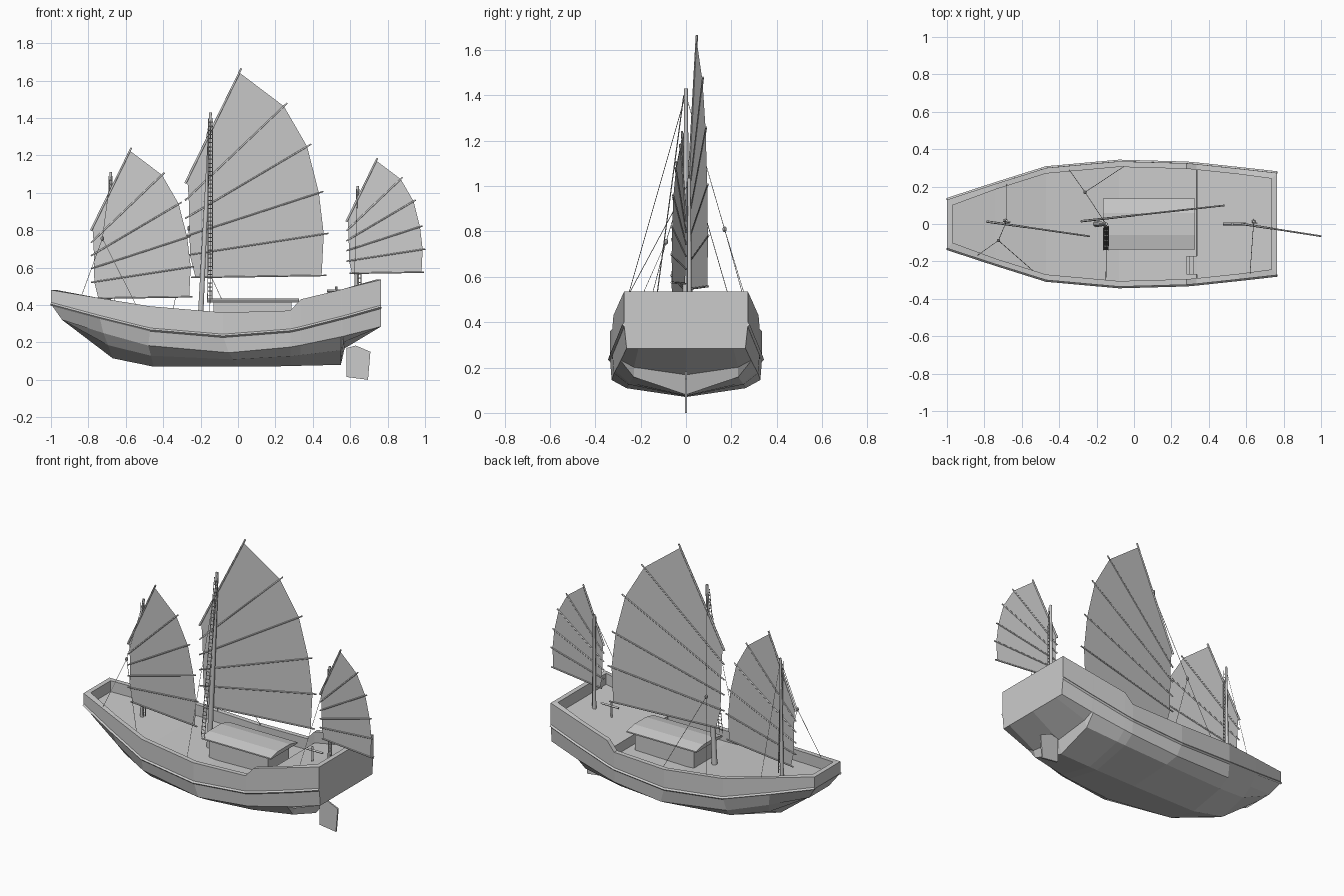
import bpy, bmesh
from mathutils import Vector

if "Cube" in bpy.data.objects:
    bpy.data.objects.remove(bpy.data.objects["Cube"])


def mesh_object(name, verts, faces):
    me = bpy.data.meshes.new(name)
    me.from_pydata(verts, [], faces)
    bm = bmesh.new()
    bm.from_mesh(me)
    bmesh.ops.remove_doubles(bm, verts=bm.verts, dist=0.0005)
    bmesh.ops.dissolve_degenerate(bm, edges=bm.edges, dist=0.0005)
    bmesh.ops.recalc_face_normals(bm, faces=bm.faces)
    bm.to_mesh(me)
    bm.free()
    ob = bpy.data.objects.new(name, me)
    bpy.context.collection.objects.link(ob)
    return ob


def tube(name, paths, radius, taper=1.0, res=0):
    """Polylines with a round section, as one mesh."""
    cu = bpy.data.curves.new(name, 'CURVE')
    cu.dimensions = '3D'
    cu.bevel_depth = radius
    cu.bevel_resolution = res
    cu.use_fill_caps = True
    for path in paths:
        sp = cu.splines.new('POLY')
        sp.points.add(len(path) - 1)
        sp.use_smooth = res > 0
        for i, (pt, co) in enumerate(zip(sp.points, path)):
            pt.co = (*co, 1)
            pt.radius = 1 + (taper - 1) * i / (len(path) - 1)
    tmp = bpy.data.objects.new(name + "_path", cu)
    bpy.context.collection.objects.link(tmp)
    dg = bpy.context.evaluated_depsgraph_get()
    me = bpy.data.meshes.new_from_object(tmp.evaluated_get(dg))
    bpy.data.objects.remove(tmp)
    ob = bpy.data.objects.new(name, me)
    bpy.context.collection.objects.link(ob)
    return ob


def prism(name, profile, axis, lo, hi):
    """Extrude a 2D profile along x or y."""
    def put(t, p):
        return (t, p[0], p[1]) if axis == 'x' else (p[0], t, p[1])
    n = len(profile)
    verts = [put(t, p) for t in (lo, hi) for p in profile]
    faces = [list(range(n)), list(range(n, 2 * n))]
    faces += [(i, (i + 1) % n, n + (i + 1) % n, n + i) for i in range(n)]
    return mesh_object(name, verts, faces)


def box(name, x0, x1, y0, y1, z0, z1):
    return prism(name, [(x0, z0), (x1, z0), (x1, z1), (x0, z1)], 'y', y0, y1)


# Hull stations: keel x,z | chine x,z,half width | rail x, wale z, rail z, half width | deck x
STATIONS = [
    (-.94, .32, -.94, .32, .10, -1.0, .405, .48, .13, -.97),
    (-.67, .115, -.72, .25, .19, -.74, .335, .437, .215, -.74),
    (-.45, .07, -.48, .183, .275, -.47, .268, .393, .30, -.47),
    (0, .07, -.05, .145, .328, -.08, .235, .36, .335, -.08),
    (.28, .073, .28, .175, .318, .28, .263, .37, .325, .335),
    (.335, .075, .335, .185, .312, .335, .275, .43, .32, .337),
    (.55, .08, .55, .23, .288, .55, .33, .482, .297, .55),
    (.57, .168, .56, .232, .287, .56, .332, .485, .296, .56),
    (.765, .285, .765, .285, .262, .765, .39, .535, .273, .735),
]
rows, wale = [], []
for i, (xk, zk, xc, zc, wc, xr, zw, zr, wr, xd) in enumerate(STATIONS):
    end = i in (0, len(STATIONS) - 1)
    xi = xd if end else xr
    half = [(xk, 0, zk), ((xk + xc) / 2, wc * .8, zk + (zc - zk) * .52), (xc, wc, zc),
            (xr, wr, zw), (xr, wr, zr), (xi, wr - .03, zr), (xd, wr - .03, zr - .07)]
    rows.append(half)
    wale.append((xr, wr, zw))
N = len(rows[0])
verts = [(x, s * y, z) for half in rows for s in (1, -1) for x, y, z in half]
vid = lambda st, side, k: (st * 2 + side) * N + k
faces = []
for st in range(len(rows) - 1):
    for side in (0, 1):
        faces += [(vid(st, side, k), vid(st + 1, side, k), vid(st + 1, side, k + 1), vid(st, side, k + 1))
                  for k in range(N - 1)]
    faces.append((vid(st, 0, N - 1), vid(st + 1, 0, N - 1), vid(st + 1, 1, N - 1), vid(st, 1, N - 1)))
for st in (0, len(rows) - 1):
    faces += [(vid(st, 0, k), vid(st, 0, k + 1), vid(st, 1, k + 1), vid(st, 1, k)) for k in range(N - 1)]
mesh_object("hull", verts, faces)
tube("wale", [wale, [(x, -y, z) for x, y, z in wale]], .009)

# Rudder and tiller
prism("rudder", [(.58, .17), (.63, .183), (.708, .15), (.695, 0), (.58, .015)], 'y', -.005, .005)
tube("tiller", [[(.525, 0, .39), (.525, 0, .50)], [(.475, 0, .475), (.60, 0, .475)]], .007)

# Deck house with shallow roof
box("deck_house", -.13, .285, -.105, .105, .28, .42)
prism("house_roof", [(-.135, .412), (.135, .412), (.135, .42), (.06, .436), (-.06, .436), (-.135, .42)],
      'x', -.165, .325)

# Steps up to the aft deck
for i in range(3):
    box(f"step_{i + 1}", .28 + .018 * i, .337, -.27, -.17, .29, .318 + .023 * i)

# Fan-shaped batten sail, relative to the foot of the yard: (x, z) of batten ends
LEFT = [(0, 0), (0, -.09), (0, -.187), (0, -.283), (0, -.385), (.03, -.503)]
RIGHT = [(.30, .615), (.545, .43), (.673, .21), (.738, -.043), (.765, -.267), (.754, -.492)]


def sail(name, x, y, z, scale, slope):
    place = lambda p: Vector((x + p[0] * scale, y + p[0] * scale * slope, z + p[1] * scale))
    ends = [(place(a), place(b)) for a, b in zip(LEFT, RIGHT)]
    tube(name + "_battens", ends[1:], .0045, 1, 1)
    tube(name + "_yard", ends[:1], .0065, .8, 1)
    edge = []
    for a, b in ends:
        d = (b - a).normalized() * .025 * scale
        edge += [a + d, b - d]
    mesh_object(name, edge, [(2 * i, 2 * i + 1, 2 * i + 3, 2 * i + 2) for i in range(5)])


sail("main_sail", -.282, .015, 1.05, 1, .11)
sail("fore_sail", -.786, .013, .798, .72, -.143)
sail("mizzen_sail", .58, 0, .846, .55, -.155)

# Masts
tube("main_mast", [[(-.203, 0, .28), (-.147, 0, 1.43)]], .017, .5, 1)
tube("fore_mast", [[(-.69, .018, .34), (-.68, .018, 1.11)]], .012, .6, 1)
tube("mizzen_mast", [[(.638, .014, .42), (.64, .014, 1.035)]], .012, .6, 1)


# Rope ladders
def ladder(name, bottom, top, width):
    a, b = Vector(bottom), Vector(top)
    w = Vector((width / 2, 0, 0))
    n = int((b - a).length / .022)
    paths = [[a - w, b - w], [a + w, b + w]]
    paths += [[a.lerp(b, i / n) - w, a.lerp(b, i / n) + w] for i in range(1, n)]
    tube(name, paths, .0025)


ladder("main_ladder", (-.15, -.14, .43), (-.147, -.01, 1.40), .024)
ladder("fore_ladder", (-.67, .012, .37), (-.682, .006, 1.09), .018)
ladder("mizzen_ladder", (.65, .005, .43), (.642, .004, 1.02), .018)

# Rigging lines with their blocks
main_block, fore_block = (-.262, .17, .81), (-.725, -.088, .755)
tube("rigging", [
    [(-.15, 0, 1.40), main_block, (-.35, .295, .36)], [main_block, (-.05, .31, .35)],
    [(-.68, .018, 1.10), fore_block, (-.84, -.17, .44)], [fore_block, (-.54, -.25, .39)],
    [(-.147, 0, 1.41), (-.15, -.30, .36)],
    [(-.68, .018, 1.10), (-.68, .215, .42)],
    [(.64, .014, 1.02), (.62, -.27, .49)],
], .0015)
for name, co in (("main_block", main_block), ("fore_block", fore_block)):
    bpy.ops.mesh.primitive_uv_sphere_add(segments=8, ring_count=5, radius=.012, location=co)
    bpy.context.object.name = name
    bpy.context.object.scale = (.8, .8, 1.1)
